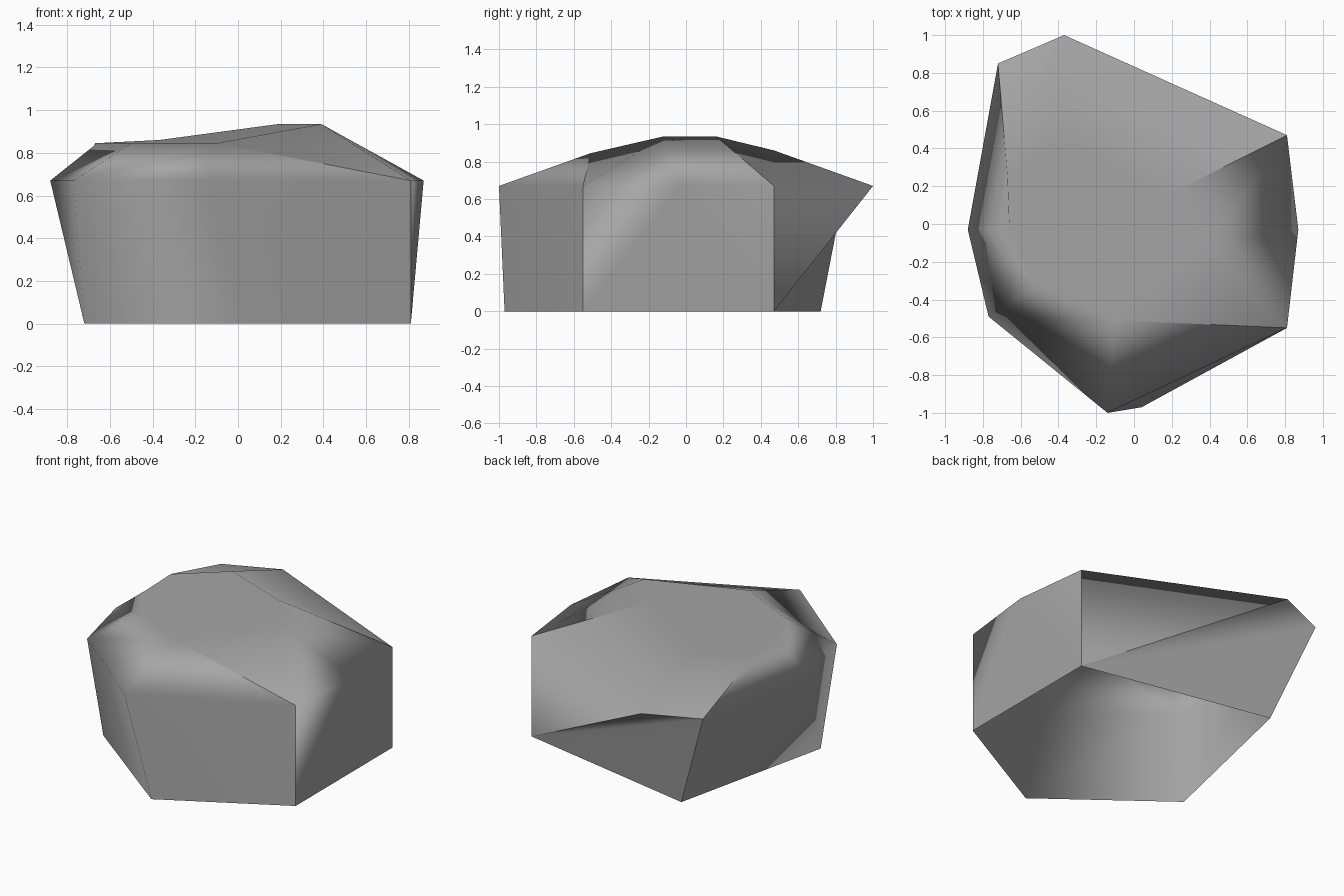
import bpy
import bmesh

start_cube = bpy.data.objects.get("Cube")
if start_cube:
    bpy.data.objects.remove(start_cube, do_unlink=True)


def make_material(name, colour):
    material = bpy.data.materials.new(name)
    material.use_nodes = True
    material.diffuse_color = colour
    material.node_tree.nodes["Principled BSDF"].inputs["Base Color"].default_value = colour
    return material


bm = bmesh.new()
corner = {}


def add_ring(height, **points):
    """Add the named corners of one level of the boulder."""
    for name, (x, y) in points.items():
        corner[name] = bm.verts.new((x, y, height))


def add_faces(*descriptions):
    """Each description lists the corner names around one facet."""
    for description in descriptions:
        bm.faces.new([corner[name] for name in description.split()])


# Open foot, widest shoulder, and sloping crown
add_ring(0, foot_right=(.81, -.55), foot_back=(.81, .47), foot_rear=(-.47, .72),
         foot_left=(-.72, -.39), foot_front=(.04, -.97))
add_ring(.67, right=(.81, -.55), side=(.87, -.03), back=(.81, .47), rear=(-.37, 1),
         rear_left=(-.72, .85), left=(-.88, -.03), front_left=(-.77, -.49), front=(-.14, -1))
add_ring(.935, peak_back=(.19, .16), peak_right=(.39, -.12))
add_ring(.845, crown_rear=(-.37, .47), crown_rear_left=(-.67, .25), crown_left=(-.66, -.03),
         crown_front_left=(-.5, -.32), crown_front=(-.1, -.51))
corner["crown_rear"].co.z += .015

# Steep walls
add_faces("foot_right right front foot_front",
          "foot_front front front_left foot_left",
          "foot_left front_left left",
          "foot_left left foot_rear",
          "foot_rear left rear_left",
          "foot_rear rear_left foot_back",
          "foot_back rear_left rear",
          "foot_back rear back",
          "foot_back back side",
          "foot_back side foot_right",
          "foot_right side right")

# Sloping band and flat crown
add_faces("right crown_front front",
          "right peak_right crown_front",
          "right side peak_right",
          "side back peak_right",
          "back peak_back peak_right",
          "back rear crown_rear peak_back",
          "rear rear_left crown_rear_left crown_rear",
          "rear_left left crown_left crown_rear_left",
          "left front_left crown_front_left crown_left",
          "front_left front crown_front crown_front_left",
          "peak_back crown_rear crown_rear_left crown_left crown_front_left crown_front peak_right")

bmesh.ops.recalc_face_normals(bm, faces=bm.faces)
if sum(f.normal.z * f.calc_area() for f in bm.faces) < 0:
    bmesh.ops.reverse_faces(bm, faces=bm.faces)
for face in bm.faces:
    face.smooth = True

# Hard creases; every other edge is softened
for pair in ("foot_right right", "right crown_front", "foot_back back", "back peak_back",
             "foot_rear rear_left", "rear_left crown_rear_left",
             "foot_back rear", "rear rear_left"):
    first, second = [corner[name] for name in pair.split()]
    edge = bm.edges.get((first, second))
    if edge:
        edge.smooth = False

mesh = bpy.data.meshes.new("boulder")
bm.to_mesh(mesh)
bm.free()
boulder = bpy.data.objects.new("boulder", mesh)
bpy.context.collection.objects.link(boulder)
mesh.materials.append(make_material("stone grey", (.38, .38, .38, 1)))

# Large facets dominate the shading
weighted = boulder.modifiers.new("facet shading", "WEIGHTED_NORMAL")
weighted.mode = "FACE_AREA"
weighted.weight = 90
weighted.keep_sharp = True
